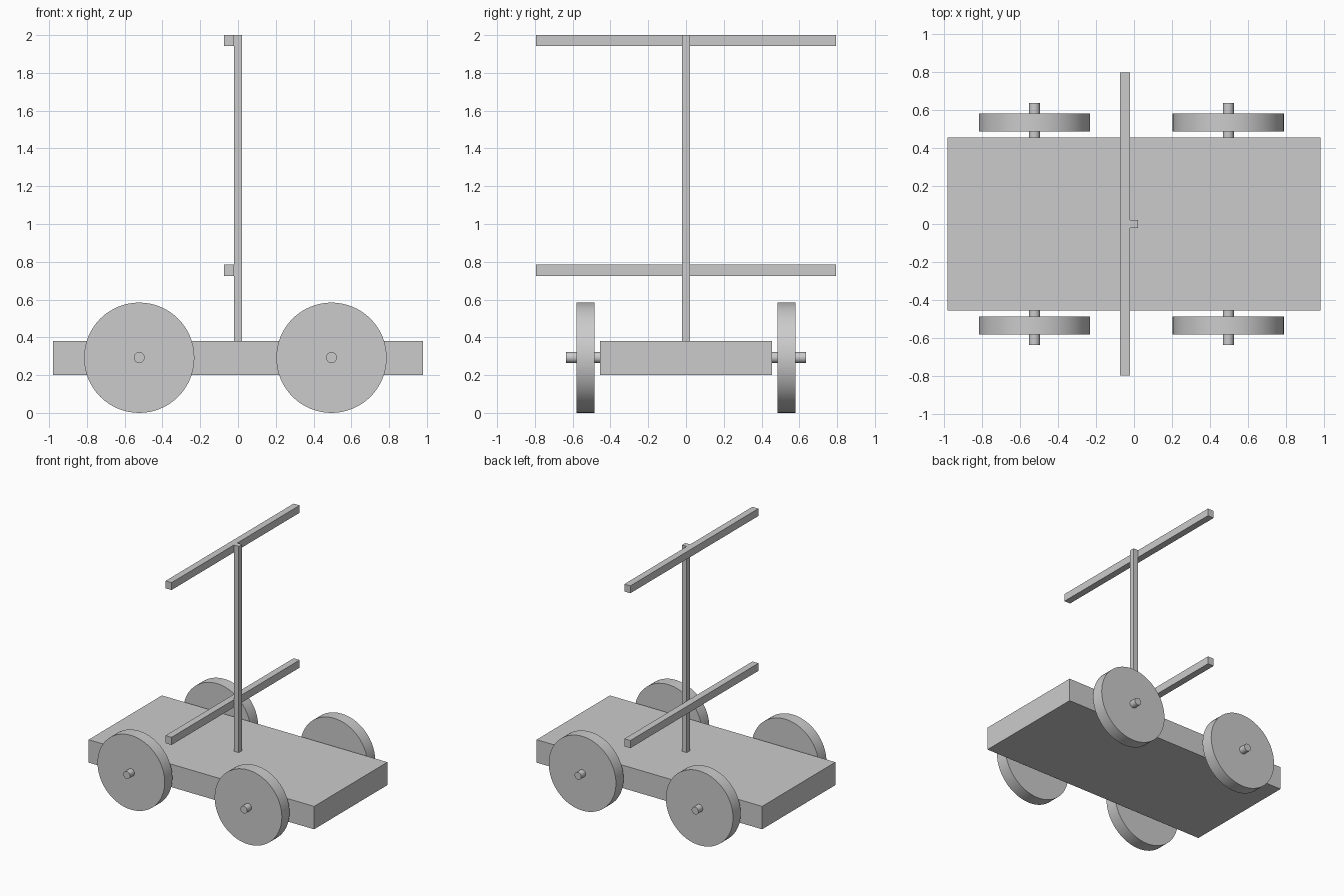
import bpy
from math import pi

if "Cube" in bpy.data.objects:
    bpy.data.objects.remove(bpy.data.objects["Cube"])


def box(name, x, y, z):
    """Box from (min, max) ranges on each axis."""
    ranges = (x, y, z)
    bpy.ops.mesh.primitive_cube_add(size=1, location=[(a + b) / 2 for a, b in ranges])
    ob = bpy.context.object
    ob.name = name
    ob.scale = [b - a for a, b in ranges]
    bpy.ops.object.transform_apply(location=False, rotation=False, scale=True)
    return ob


def cylinder_y(name, x, z, radius, y0, y1, sides):
    """Cylinder lying along y."""
    bpy.ops.mesh.primitive_cylinder_add(
        vertices=sides, radius=radius, depth=y1 - y0,
        location=(x, (y0 + y1) / 2, z), rotation=(pi / 2, 0, 0))
    ob = bpy.context.object
    ob.name = name
    bpy.ops.object.shade_smooth_by_angle()
    return ob


# Cart bed and upright post
box("cart_bed", (-0.98, 0.98), (-0.455, 0.455), (0.20, 0.38))
box("post", (-0.021, 0.021), (-0.021, 0.021), (0.38, 2.0))

# Crossbars fixed to the side of the post
for name, z0, z1 in (("lower_crossbar", 0.725, 0.785), ("upper_crossbar", 1.942, 2.0)):
    box(name, (-0.073, -0.021), (-0.795, 0.795), (z0, z1))

# Axles with a wheel on each end
for end, x in (("left", -0.523), ("right", 0.495)):
    cylinder_y(end + "_axle", x, 0.293, 0.029, -0.635, 0.635, 32)
    cylinder_y(end + "_front_wheel", x, 0.292, 0.292, -0.58, -0.485, 64)
    cylinder_y(end + "_back_wheel", x, 0.292, 0.292, 0.485, 0.58, 64)
